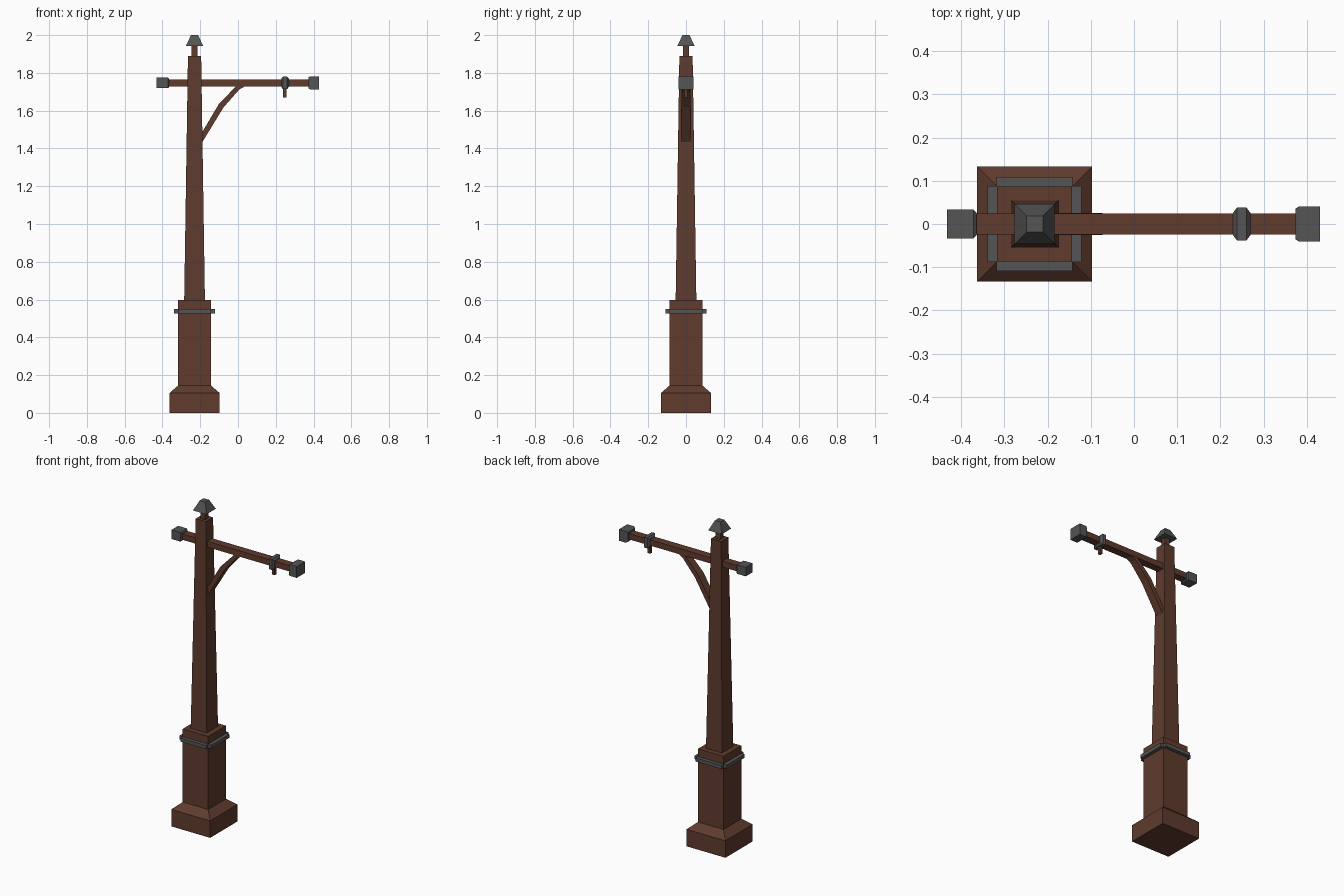
import bpy, bmesh
from mathutils import Vector

if "Cube" in bpy.data.objects:
    bpy.data.objects.remove(bpy.data.objects["Cube"])


def material(name, color):
    m = bpy.data.materials.new(name)
    m.diffuse_color = (*color, 1)
    m.use_nodes = True
    m.node_tree.nodes["Principled BSDF"].inputs["Base Color"].default_value = m.diffuse_color
    return m


WOOD = material("brown_wood", (0.115, 0.044, 0.027))
IRON = material("dark_iron", (0.09, 0.09, 0.09))
PX = -0.23   # post centre
BZ = 1.747   # beam height


def loft(name, rings, mat):
    """Skin a row of equal-sized vertex rings and close both ends."""
    bm = bmesh.new()
    loops = [[bm.verts.new(p) for p in r] for r in rings]
    n = len(loops[0])
    for a, b in zip(loops, loops[1:]):
        for i in range(n):
            j = (i + 1) % n
            bm.faces.new((a[i], a[j], b[j], b[i]))
    bm.faces.new(loops[0])
    bm.faces.new(loops[-1])
    bmesh.ops.recalc_face_normals(bm, faces=bm.faces)
    me = bpy.data.meshes.new(name)
    bm.to_mesh(me)
    bm.free()
    me.materials.append(mat)
    ob = bpy.data.objects.new(name, me)
    bpy.context.collection.objects.link(ob)
    return ob


CORNERS = ((-1, -1), (1, -1), (1, 1), (-1, 1))


def upright(name, sections, mat, x=PX):
    """Square sections (z, half width) stacked along z."""
    return loft(name, [[(x + h * a, h * b, z) for a, b in CORNERS]
                       for z, h in sections], mat)


def crossways(name, sections, mat):
    """Rectangular sections (x, half depth, half height) along the beam."""
    return loft(name, [[(x, hy * a, BZ + hz * b) for a, b in CORNERS]
                       for x, hy, hz in sections], mat)


# Post: stepped foot and plinth, tapered shaft, neck and metal cap
upright("plinth", [(0, 0.133), (0.105, 0.133), (0.145, 0.087), (0.597, 0.087)], WOOD)
upright("shaft", [(0.59, 0.055), (1.89, 0.035)], WOOD)
upright("neck", [(1.88, 0.016), (1.95, 0.016)], WOOD)
upright("post_cap", [(1.942, 0.046), (2.0, 0.019)], IRON)

# Collar: four bars around the plinth
for i, side in enumerate(("front", "right", "back", "left")):
    d = Vector(((0, -1, 0), (1, 0, 0), (0, 1, 0), (-1, 0, 0))[i])
    t = Vector((-d.y, d.x, 0))
    profile = ((0.08, 0.527), (0.109, 0.527), (0.109, 0.549), (0.08, 0.549))
    loft("collar_" + side,
         [[Vector((PX, 0, z)) + d * r + t * s for r, z in profile]
          for s in (-0.0875, 0.0875)], IRON)

# Cross beam with end caps, hanger ring and peg
crossways("beam", [(-0.40, 0.024, 0.018), (0.41, 0.024, 0.018)], WOOD)
crossways("left_end_cap", [(-0.432, 0.033, 0.028), (-0.371, 0.033, 0.028),
                           (-0.364, 0.026, 0.022)], IRON)
crossways("right_end_cap", [(0.373, 0.035, 0.029), (0.382, 0.041, 0.035),
                            (0.43, 0.041, 0.035)], IRON)
crossways("hanger_ring", [(0.229, 0.026, 0.022), (0.238, 0.038, 0.033),
                          (0.260, 0.038, 0.033), (0.269, 0.026, 0.022)], IRON)
upright("hanger_peg", [(1.67, 0.009), (1.735, 0.009)], WOOD, x=0.248)

# Curved brace: (lower x, z, upper x, z, half depth)
brace = [(-0.205, 1.407, -0.205, 1.460, 0.026),
         (-0.077, 1.617, -0.102, 1.634, 0.025),
         (0.007, 1.712, -0.010, 1.730, 0.022),
         (0.042, 1.732, 0.030, 1.742, 0.021)]
loft("brace", [[(a, -h, b), (a, h, b), (c, h, d), (c, -h, d)]
               for a, b, c, d, h in brace], WOOD)
